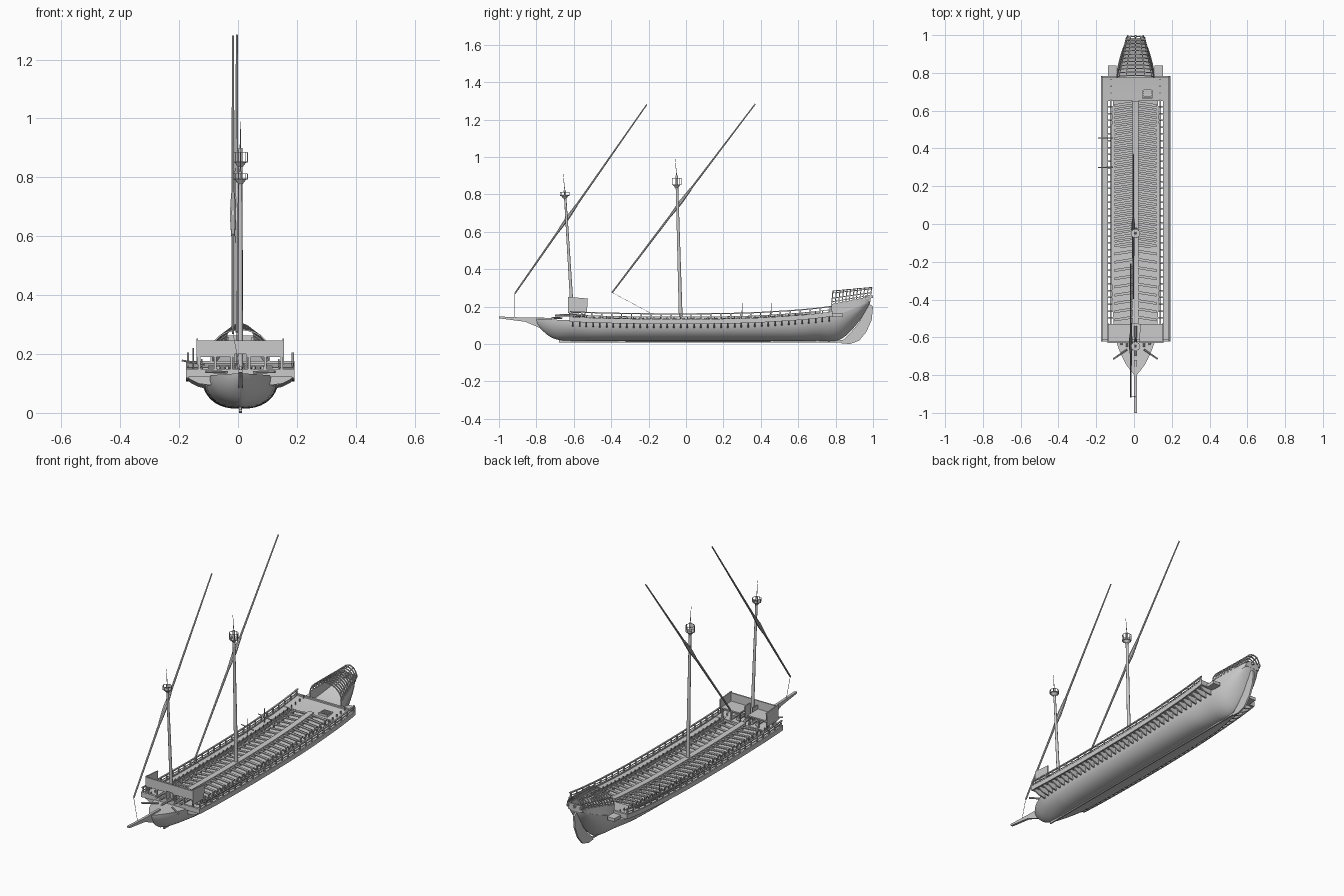
import bpy, bmesh, math
from mathutils import Vector as V

if "Cube" in bpy.data.objects:
    bpy.data.objects.remove(bpy.data.objects["Cube"])

CX = 0.008   # ship centreline

# hull stations: y, half width, keel z, sheer z
ST = [(-.80, .006, .105, .134), (-.75, .046, .055, .132), (-.70, .072, .026, .130), (-.62, .102, .017, .127),
      (-.45, .121, .015, .120), (-.10, .129, .014, .115), (.30, .129, .014, .119), (.55, .125, .015, .132),
      (.70, .113, .017, .145), (.82, .098, .021, .163), (.90, .078, .090, .190), (.95, .060, .158, .212),
      (.985, .042, .222, .235)]

def at(y, c):
    """Smooth interpolation of the station table."""
    n = len(ST)
    i = max(j for j in range(n - 1) if j == 0 or ST[j][0] <= y)
    def slope(k):
        a, b = ST[max(k - 1, 0)], ST[min(k + 1, n - 1)]
        return (b[c] - a[c]) / (b[0] - a[0])
    h = ST[i + 1][0] - ST[i][0]
    t = (y - ST[i][0]) / h
    return ((2*t**3 - 3*t*t + 1) * ST[i][c] + (t**3 - 2*t*t + t) * h * slope(i)
            + (3*t*t - 2*t**3) * ST[i + 1][c] + (t**3 - t*t) * h * slope(i + 1))

def sheer(y):
    return at(y, 3)

def steps(a, b, n):
    return [a + (b - a) * i / n for i in range(n + 1)]

class Part:
    def __init__(self, name):
        self.name, self.bm = name, bmesh.new()

    def loft(self, rings):
        rows = [[self.bm.verts.new(p) for p in r] for r in rings]
        k = len(rows[0])
        for a, b in zip(rows, rows[1:]):
            for i in range(k):
                self.bm.faces.new((a[i], a[(i + 1) % k], b[(i + 1) % k], b[i]))
        self.bm.faces.new(rows[0])
        self.bm.faces.new(rows[-1][::-1])

    def prism(self, pts, vec):
        self.loft([[V(p) for p in pts], [V(p) + V(vec) for p in pts]])

    def box(self, x0, x1, y0, y1, z0, z1):
        self.prism([(x0, y0, z0), (x1, y0, z0), (x1, y1, z0), (x0, y1, z0)], (0, 0, z1 - z0))

    def rod(self, p0, p1, r0, r1=None, n=8):
        p0, p1 = V(p0), V(p1)
        r1 = r0 if r1 is None else r1
        d = (p1 - p0).normalized()
        u = d.cross(V((1, 0, 0)) if abs(d.x) < .8 else V((0, 0, 1))).normalized()
        w = d.cross(u)
        ang = [math.tau * (i + .5) / n for i in range(n)]
        self.loft([[p + (u * math.cos(a) + w * math.sin(a)) * r for a in ang] for p, r in ((p0, r0), (p1, r1))])

    def strip(self, x0, x1, d0, d1, y0, y1, n=28):
        """Plank that follows the sheer line."""
        self.loft([[(x0, y, sheer(y) + d0), (x1, y, sheer(y) + d0), (x1, y, sheer(y) + d1), (x0, y, sheer(y) + d1)]
                   for y in steps(y0, y1, n)])

    def done(self, smooth=False):
        bmesh.ops.recalc_face_normals(self.bm, faces=self.bm.faces)
        me = bpy.data.meshes.new(self.name)
        self.bm.to_mesh(me)
        ob = bpy.data.objects.new(self.name, me)
        ob.location.x = CX
        bpy.context.collection.objects.link(ob)
        if smooth:
            bpy.ops.object.select_all(action='DESELECT')
            ob.select_set(True)
            bpy.context.view_layer.objects.active = ob
            bpy.ops.object.shade_smooth_by_angle(angle=math.radians(40))

# hull with closed deck
p = Part("hull")
rings = []
for y in steps(-.80, .985, 64):
    w, k, s = at(y, 1), at(y, 2), sheer(y)
    e = .8 + .8 * min(1, max(0, (abs(y - .05) - .55) / .3))
    ring = []
    for i in range(-10, 11):
        a = abs(i) / 10 * math.pi / 2
        ring.append((math.copysign(w * math.sin(a) ** e, i), y, k + (s - k) * (1 - math.cos(a))))
    rings.append(ring)
p.loft(rings)
p.done(True)

# keel, bow spur, rudder
p = Part("keel")
p.box(-.004, .004, -.68, .84, .009, .02)
p.done()
p = Part("bow_spur")
p.prism([(-.007, -.72, .13), (-.007, -.78, .085), (-.007, -.86, .119), (-.007, -1, .137), (-.007, -1, .147),
         (-.007, -.86, .141), (-.007, -.72, .14)], (.014, 0, 0))
p.done()
p = Part("rudder")
p.prism([(-.005, y, z) for y, z in ((.98, .215), (1, .2), (.993, .13), (.965, .065), (.925, .017), (.875, 0),
         (.83, .004), (.84, .022), (.88, .06), (.92, .108), (.95, .16), (.965, .2))], (.01, 0, 0))
p.done()

# end platforms and hatch
p = Part("end_platforms")
p.strip(-.182, .182, .002, .014, -.62, -.53, 4)
p.strip(-.182, .182, .002, .014, .65, .78, 6)
for y in (-.622, .772):
    p.box(-.184, .184, y, y + .012, sheer(y) - .006, sheer(y) + .022)
for s in (1, -1):
    p.box(s * .1, s * .145, .78, .84, .145, .163)
p.done()
p = Part("hatch")
for a, b, c, d in ((.035, .09, .665, .671), (.035, .09, .709, .715), (.035, .041, .665, .715), (.084, .09, .665, .715)):
    p.box(a, b, c, d, .15, .168)
for y in steps(.675, .705, 3):
    p.box(.035, .09, y - .002, y + .002, .15, .164)
p.done()

# rowing outriggers, knees, thole pins, railing
out, knee, rail = Part("outrigger_planks"), Part("outrigger_knees"), Part("side_railing")
for s in (1, -1):
    out.strip(s * .145, s * .183, .002, .012, -.62, .78)
    out.strip(s * .176, s * .184, -.008, .018, -.62, .78)
    out.strip(s * .127, s * .134, .004, .014, -.53, .66)
    for y in steps(-.605, .765, 38):
        z = sheer(y)
        w = at(y, 1) - .02
        knee.prism([(s * w, y - .004, z - .034), (s * .142, y - .004, z - .027), (s * .168, y - .004, z - .014),
                    (s * .182, y - .004, z - .002), (s * .182, y - .004, z + .004), (s * w, y - .004, z + .004)], (0, .008, 0))
        knee.box(s * .128, s * .133, y - .003, y + .003, z + .01, z + .03)
    for y in steps(-.61, .77, 26):
        z = sheer(y)
        rail.box(s * .175, s * .181, y - .0035, y + .0035, z + .01, z + .047)
    rail.strip(s * .174, s * .182, .043, .049, -.62, .78)
    rail.strip(s * .176, s * .18, .028, .031, -.62, .78)
for q in (out, knee, rail):
    q.done()

# central gangway and slanted benches
p = Part("central_gangway")
p.strip(-.013, .013, -.002, .026, -.53, .65)
p.strip(-.016, .016, .026, .03, -.53, .65)
p.done()
bench, foot = Part("rowing_benches"), Part("foot_planks")
for s in (1, -1):
    for y in steps(-.50, .635, 26):
        z = sheer(y)
        for q, dy, w, z0, z1 in ((bench, 0, .014, .016, .022), (foot, -.02, .012, .004, .008)):
            a, b = y + dy, y + dy - .015
            q.prism([(s * .013, a, z + z0), (s * .11, b, z + z0), (s * .11, b + w, z + z0), (s * .013, a + w, z + z0)],
                    (0, 0, z1 - z0))
        bench.box(s * .098, s * .104, y - .01, y - .004, z - .003, z + .017)
bench.done()
foot.done()

# fore fighting platforms with bulwarks
p = Part("fore_platforms")
for s in (1, -1):
    p.box(s * .025, s * .148, -.625, -.53, .19, .197)
    p.prism([(s * .143, -.63, .165), (s * .143, -.53, .165), (s * .143, -.525, .243), (s * .143, -.63, .252)], (s * .006, 0, 0))
    p.box(s * .02, s * .148, -.63, -.624, .197, .245)
    p.box(s * .02, s * .025, -.625, -.575, .15, .22)
    for x in (.03, .085, .14):
        for y in (-.618, -.54):
            p.box(s * x - .004, s * x + .004, y - .004, y + .004, .13, .192)
p.box(-.148, .148, -.63, -.622, .2, .245)
p.done()

# bow guns and anchor beams
p = Part("bow_guns")
for x, y in ((0, -.70), (.045, -.65), (-.045, -.65), (.075, -.64), (-.075, -.64)):
    p.rod((x, y, .153), (x, -.54, .153), .006, .009)
p.done(True)
p = Part("anchor_beams")
for s in (1, -1):
    p.rod((s * .045, -.665, .138), (s * .118, -.715, .14), .005)
p.done()

# stern canopy: arched ribs, stringers, side walls
def arch(y, a):
    t = (y - .775) / .215
    w, b, h = .1 - .052 * t, .205 + .042 * t, .078 - .022 * t
    return (w * math.cos(a), y + .008 * math.sin(a), b + h * math.sin(a))

p = Part("stern_canopy")
for y in steps(.778, .985, 11):
    pts = [arch(y, math.pi * i / 12) for i in range(13)]
    for a, b in zip(pts, pts[1:]):
        p.rod(a, b, .0035, n=4)
for i in (0, 1, 2, 4, 6, 8, 10, 11, 12):
    a = math.pi * i / 12
    p.rod(arch(.775, a), arch(.99, a), .003, n=4)
p.done()
p = Part("stern_side_walls")
for s in (1, -1):
    p.loft([[(s * at(y, 1) * .97, y, sheer(y) - .008), (s * (at(y, 1) * .97 - .006), y, sheer(y) - .008),
             (s * (arch(y, 0)[0] - .006), y, arch(y, 0)[2] + .008), (s * arch(y, 0)[0], y, arch(y, 0)[2] + .008)]
            for y in steps(.775, .985, 8)])
for x in (-.042, 0, .042):
    p.box(x - .004, x + .004, .96, 1, .245, .258)
p.box(-.045, .045, .978, .986, .225, .262)
p.done()

# masts, tops and lateen yards
def rig(tag, foot_pt, head, tip, r, a, b, x, c0, c1, nest):
    m = Part(tag + "_mast")
    m.rod(foot_pt, head, r, r * .65, 12)
    m.rod(head, tip, .0022, .001, 6)
    m.done(True)
    n = Part(tag + "_lookout")
    _, y, z = head
    z -= nest
    n.rod((0, y, z - .014), (0, y, z), .009, .02, 12)
    n.rod((0, y, z), (0, y, z + .004), .024, .024, 12)
    ring = [V((math.cos(math.tau * i / 8) * .024, y + math.sin(math.tau * i / 8) * .024, z)) for i in range(8)]
    for i, q in enumerate(ring):
        n.rod(q, q + V((0, 0, nest * .7)), .0016, n=4)
        n.rod(q + V((0, 0, nest * .7)), ring[i - 1] + V((0, 0, nest * .7)), .0016, n=4)
    n.done()
    a, b = V((x, *a)), V((x, *b))
    s = Part(tag + "_yard")
    s.rod(a, a.lerp(b, .47), .0045, .0065)
    s.rod(a.lerp(b, .33), b, .0065, .0035)
    s.rod(a.lerp(b, c0), a.lerp(b, (c0 + c1) / 2), .007, .0115)
    s.rod(a.lerp(b, (c0 + c1) / 2), a.lerp(b, c1), .0115, .007)
    s.done(True)

rig("fore", (0, -.605, .12), (0, -.648, .82), (0, -.657, .91), .0095, (-.915, .27), (-.21, 1.28), -.025, .33, .47, .028)
rig("main", (0, -.027, .10), (0, -.05, .9), (0, -.058, .99), .0105, (-.395, .275), (.37, 1.283), -.012, .41, .55, .05)

# ropes and rail poles
p = Part("ropes")
p.rod((-.025, -.915, .27), (0, -.915, .14), .0012, n=4)
p.rod((-.012, -.395, .275), (-.012, -.18, .16), .0012, n=4)
p.done()
p = Part("rail_poles")
for y in (.30, .455):
    p.rod((-.199, y, .178), (-.12, y, .165), .003, .004, 6)
    p.rod((-.16, y, .13), (-.16, y, .22), .002, n=6)
p.done()
